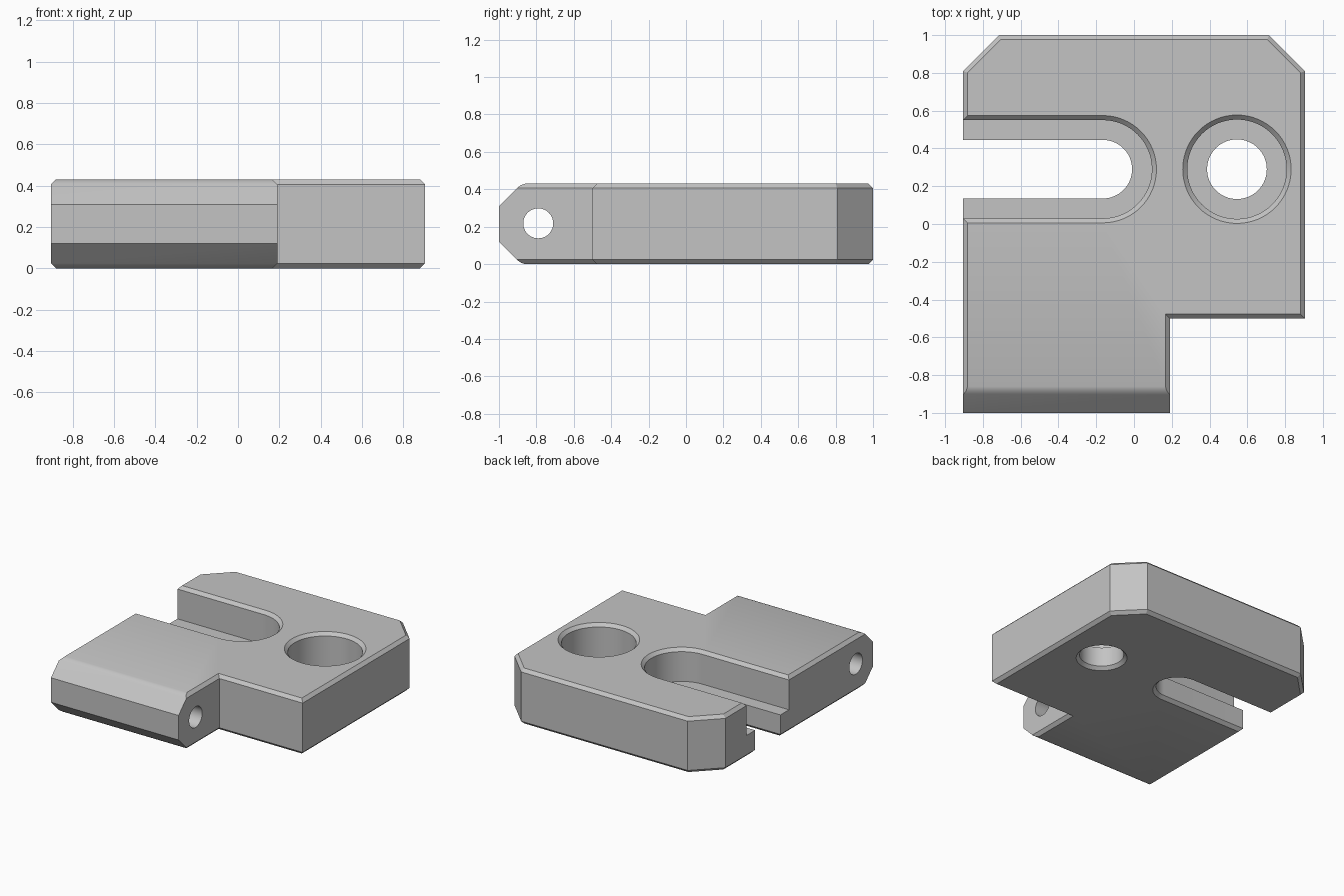
import bpy, bmesh, math
from mathutils import Vector

if "Cube" in bpy.data.objects:
    bpy.data.objects.remove(bpy.data.objects["Cube"])

H, C = 0.43, 0.024          # plate thickness, edge chamfer
LEDGE = 0.175               # height of the counterbore floor
STEP = 0.105                # counterbore radius minus through radius
R = 0.155                   # through radius

grey = bpy.data.materials.new("machined grey")
grey.use_nodes = True
grey.diffuse_color = (0.55, 0.55, 0.55, 1)
grey.node_tree.nodes["Principled BSDF"].inputs["Base Color"].default_value = grey.diffuse_color


def loft(name, rings):
    """Closed solid through rings of equal point count."""
    bm = bmesh.new()
    loops = [[bm.verts.new(p) for p in ring] for ring in rings]
    for a, b in zip(loops, loops[1:]):
        for i in range(len(a)):
            j = (i + 1) % len(a)
            bm.faces.new((a[i], a[j], b[j], b[i]))
    bm.faces.new(loops[0][::-1])
    bm.faces.new(loops[-1])
    bmesh.ops.recalc_face_normals(bm, faces=bm.faces)
    mesh = bpy.data.meshes.new(name)
    bm.to_mesh(mesh)
    bm.free()
    mesh.materials.append(grey)
    ob = bpy.data.objects.new(name, mesh)
    bpy.context.collection.objects.link(ob)
    return ob


def inset(points, d, z):
    """Mitred inset of a counter-clockwise outline, placed at height z."""
    pts = [Vector(p) for p in points]
    ring = []
    for i, p in enumerate(pts):
        e1 = (p - pts[i - 1]).normalized()
        e2 = (pts[(i + 1) % len(pts)] - p).normalized()
        n1, n2 = Vector((-e1.y, e1.x)), Vector((-e2.y, e2.x))
        q = p + (n1 + n2) * d / (1 + n1.dot(n2))
        ring.append((q.x, q.y, z))
    return ring


def circle(x, y, r, z, n=64):
    return [(x + r * math.cos(2 * math.pi * i / n),
             y + r * math.sin(2 * math.pi * i / n), z) for i in range(n)]


def slot(x, y, r, z, n=32):
    """Round-ended outline running out past the -x side."""
    arc = [(x + r * math.cos(a), y + r * math.sin(a), z)
           for a in (math.pi * (i / n - 0.5) for i in range(n + 1))]
    return arc + [(-1.3, y + r, z), (-1.3, y - r, z)]


def counterbore(name, shape, x, y, r):
    """Stepped cutter with chamfered mouths at both ends."""
    e = 0.05
    levels = [(-e, C + e), (C, 0), (LEDGE, 0), (LEDGE, STEP),
              (H - C, STEP), (H + e, STEP + C + e)]
    return loft(name, [shape(x, y, r + dr, z) for z, dr in levels])


def combine(target, tool, operation):
    mod = target.modifiers.new(tool.name, 'BOOLEAN')
    mod.object, mod.operation, mod.solver = tool, operation, 'EXACT'
    bpy.context.view_layer.objects.active = target
    bpy.ops.object.modifier_apply(modifier=mod.name)
    bpy.data.objects.remove(tool)


# Chamfered plate with clipped back corners and a stepped front tongue
outline = [(-0.905, -1), (0.19, -1), (0.19, -0.5), (0.905, -0.5),
           (0.905, 0.81), (0.715, 1), (-0.715, 1), (-0.905, 0.81)]
plate = loft("bracket_plate", [inset(outline, d, z) for d, z in
                               ((C, 0), (0, C), (0, H - C), (C, H))])
# Keep the tongue front square so only the nose bevel shapes it
for v in plate.data.vertices:
    if v.co.y < -0.9:
        v.co.y = -1

# Nose bevel across the tongue, blended into top and bottom
upper = [(-1, 0.31), (-0.9, 0.41), (-0.882, 0.423), (-0.86, H)]
upper = upper + [(-0.86, H + 0.1), (-1.1, H + 0.1), (-1.1, 0.31)]
for name, flip in (("upper_nose_cut", False), ("lower_nose_cut", True)):
    prof = [(y, H - z if flip else z) for y, z in upper]
    combine(plate, loft(name, [[(x, y, z) for y, z in prof] for x in (-1.2, 0.5)]),
            'DIFFERENCE')

# Open slot, round counterbore and cross pin hole
combine(plate, counterbore("slot_cut", slot, -0.165, 0.29, R), 'DIFFERENCE')
combine(plate, counterbore("bolt_hole_cut", circle, 0.545, 0.29, R + 0.003), 'DIFFERENCE')
pin = [[(x, a - 0.79, b + 0.218) for a, b, _ in circle(0, 0, 0.08, 0, 48)]
       for x in (-1.2, 0.5)]
combine(plate, loft("pin_hole_cut", pin), 'DIFFERENCE')

bpy.ops.object.select_all(action='DESELECT')
plate.select_set(True)
bpy.context.view_layer.objects.active = plate
bpy.ops.object.shade_smooth_by_angle(angle=math.radians(25))
